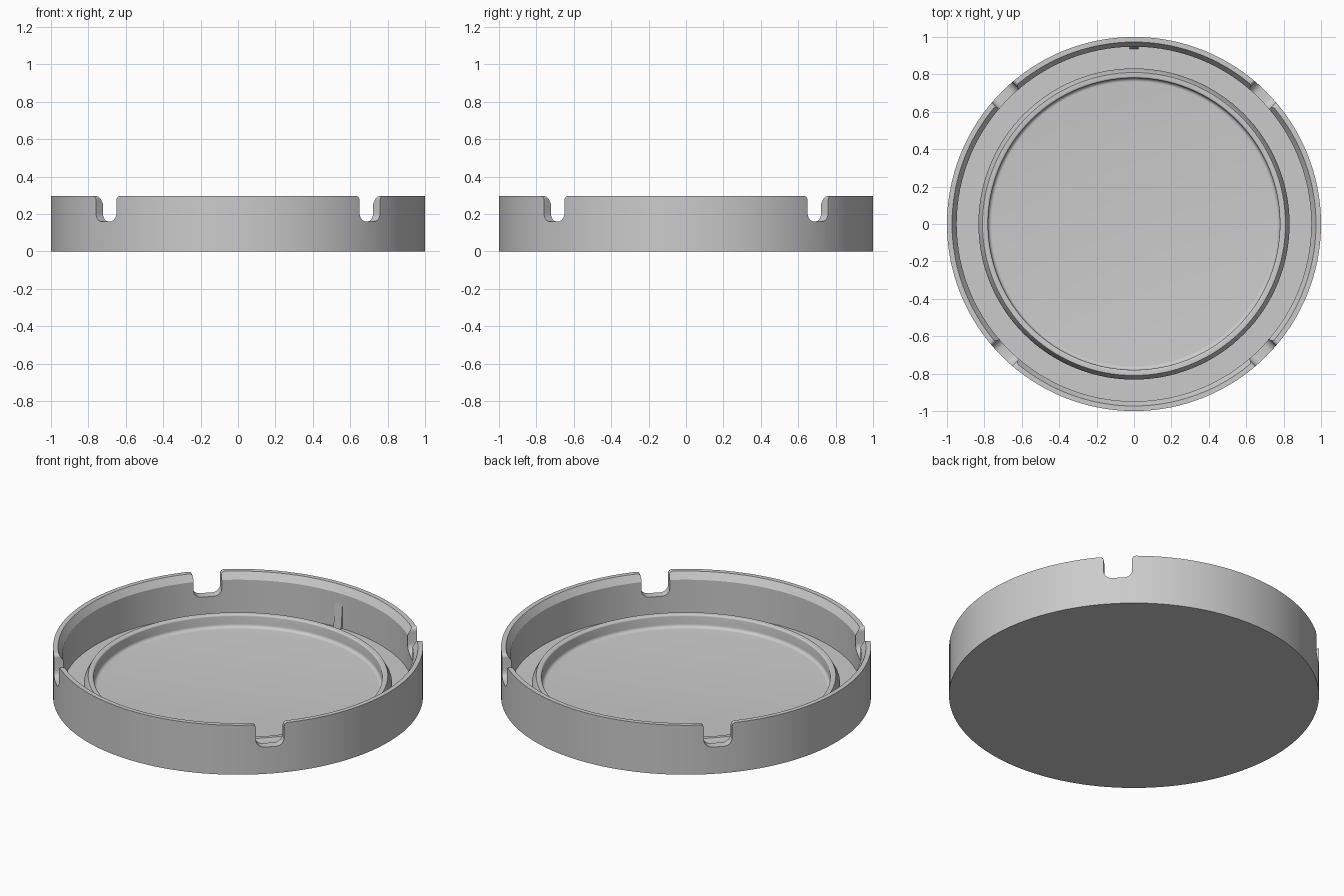
import bpy, bmesh, math
from mathutils import Matrix, Vector

cube = bpy.data.objects.get("Cube")
if cube:
    bpy.data.objects.remove(cube)

mat = bpy.data.materials.new("light grey")
mat.use_nodes = True
grey = (0.6, 0.6, 0.6, 1)
mat.diffuse_color = grey
mat.node_tree.nodes["Principled BSDF"].inputs["Base Color"].default_value = grey

RIM, FLOOR, DISH, NOTCH = 0.295, 0.05, 0.05, 0.16
HALF = 0.0775  # half width of a rim notch


def add_object(name, bm):
    bmesh.ops.recalc_face_normals(bm, faces=bm.faces)
    mesh = bpy.data.meshes.new(name)
    bm.to_mesh(mesh)
    bm.free()
    obj = bpy.data.objects.new(name, mesh)
    bpy.context.collection.objects.link(obj)
    mesh.materials.append(mat)
    return obj


def arc(cx, cz, r, start, end, steps=6):
    angles = [math.radians(start + (end - start) * i / steps) for i in range(steps + 1)]
    return [(cx + r * math.cos(a), cz + r * math.sin(a)) for a in angles]


def lathe(name, profile, steps=128):
    bm = bmesh.new()
    verts = [bm.verts.new((r, 0, z)) for r, z in profile]
    edges = [bm.edges.new(pair) for pair in zip(verts, verts[1:])]
    bmesh.ops.spin(bm, geom=verts + edges, cent=(0, 0, 0), axis=(0, 0, 1),
                   angle=math.tau, steps=steps)
    bmesh.ops.remove_doubles(bm, verts=bm.verts, dist=1e-4)
    return add_object(name, bm)


def prism(name, outline, length, turn=0, centre=(0, 0, 0)):
    """Extrude an x-z outline along y, then turn it about z."""
    bm = bmesh.new()
    face = bm.faces.new([bm.verts.new((x, -length / 2, z)) for x, z in outline])
    new = bmesh.ops.extrude_face_region(bm, geom=[face])["geom"]
    moved = [v for v in new if isinstance(v, bmesh.types.BMVert)]
    bmesh.ops.translate(bm, verts=moved, vec=(0, length, 0))
    move = Matrix.Translation(Vector(centre)) @ Matrix.Rotation(turn, 4, "Z")
    bmesh.ops.transform(bm, matrix=move, verts=bm.verts)
    return add_object(name, bm)


# Round tray: outer wall, chamfered rim, gutter, raised ring and filleted dish
fillet = arc(0.76, DISH + 0.02, 0.02, 0, -90)
lip = arc(0.79, 0.115, 0.01, 90, 180, 4)
tray = lathe("ashtray_body", [
    (0, 0), (1, 0), (1, RIM), (0.973, RIM), (0.948, RIM - 0.04), (0.948, FLOOR),
    (0.832, FLOOR), (0.832, 0.085), (0.81, 0.125), *lip, *fillet, (0, DISH)])

# Two crossing cutters make four rounded notches in the rim
right = [*arc(HALF - 0.045, NOTCH + 0.045, 0.045, -90, 0),
         *arc(HALF + 0.02, RIM - 0.02, 0.02, 180, 90), (HALF + 0.02, RIM + 0.1)]
outline = right + [(-x, z) for x, z in reversed(right)]
for side, turn in (("left", math.pi / 4), ("right", -math.pi / 4)):
    cutter = prism("notch_cutter_" + side, outline, 2.4, turn)
    cutter.hide_render = True
    cut = tray.modifiers.new("notch_" + side, "BOOLEAN")
    cut.operation = "DIFFERENCE"
    cut.solver = "EXACT"
    cut.object = cutter
    bpy.context.view_layer.objects.active = tray
    bpy.ops.object.modifier_apply(modifier=cut.name)
    bpy.data.objects.remove(cutter)

# Small wedge rib on the inside of the back wall
rib_side = [(-0.015, FLOOR - 0.01), (0.01, FLOOR - 0.01), (0.01, 0.22), (0, 0.22)]
prism("back_wall_rib", rib_side, 0.05, math.pi / 2, (0, 0.95, 0))

bpy.ops.object.select_all(action="DESELECT")
tray.select_set(True)
bpy.context.view_layer.objects.active = tray
bpy.ops.object.shade_smooth_by_angle(angle=math.radians(30))
